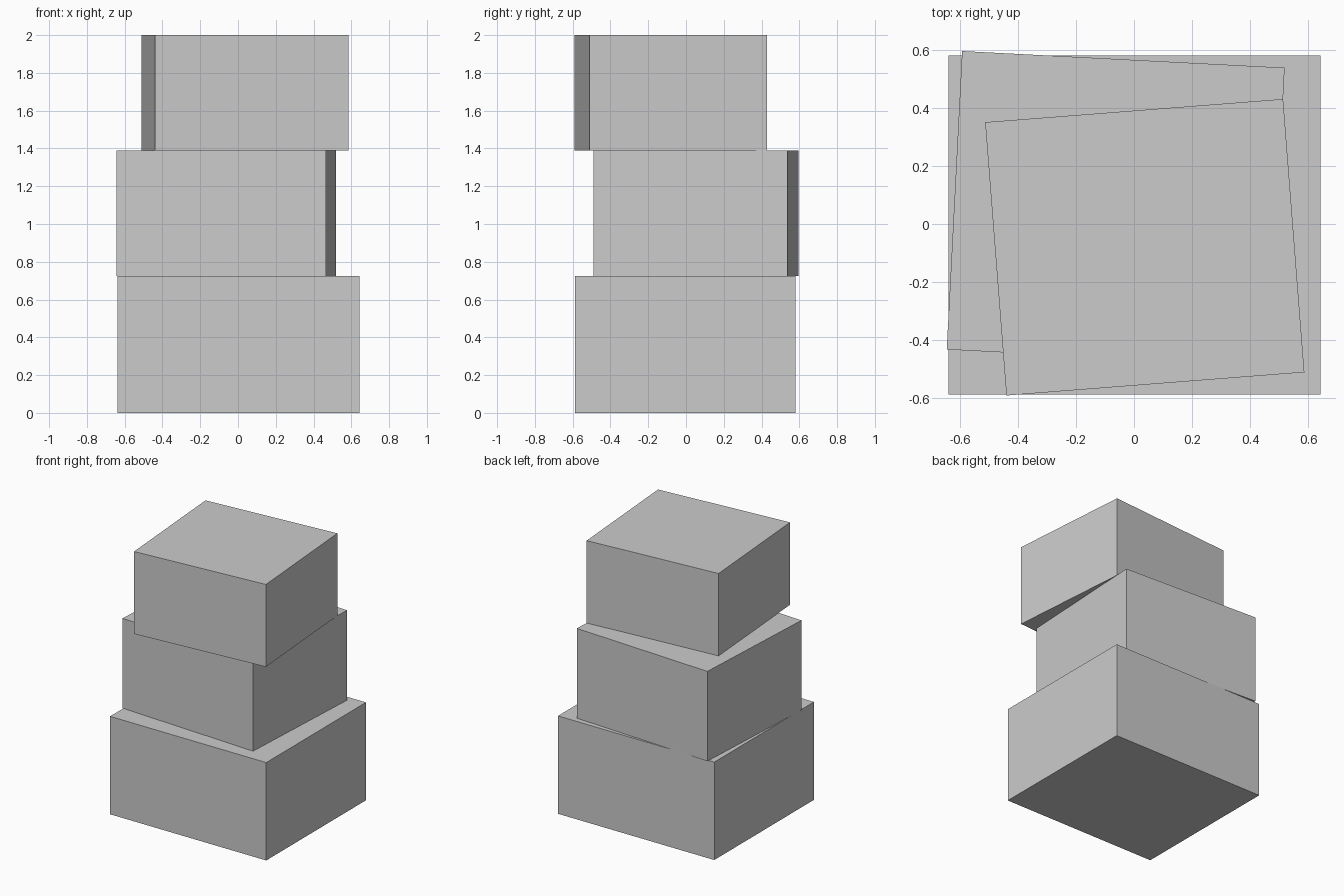
import bpy
from math import radians

if "Cube" in bpy.data.objects:
    bpy.data.objects.remove(bpy.data.objects["Cube"])


def add_box(name, centre, size, z_low, z_high, angle):
    """Box between two heights, turned about the vertical axis."""
    bpy.ops.mesh.primitive_cube_add(
        size=1,
        location=(centre[0], centre[1], (z_low + z_high) / 2),
        rotation=(0, 0, radians(angle)))
    box = bpy.context.object
    box.name = name
    box.scale = (size[0], size[1], z_high - z_low)
    return box


# Stack of three boxes, each smaller and turned a little
add_box("bottom_box", (0.002, -0.003), (1.28, 1.167), 0.0, 0.725, 0)
add_box("middle_box", (-0.063, 0.053), (1.111, 1.028), 0.725, 1.39, -2.95)
add_box("top_box", (0.037, -0.08), (1.028, 0.943), 1.39, 2.0, 4.45)
